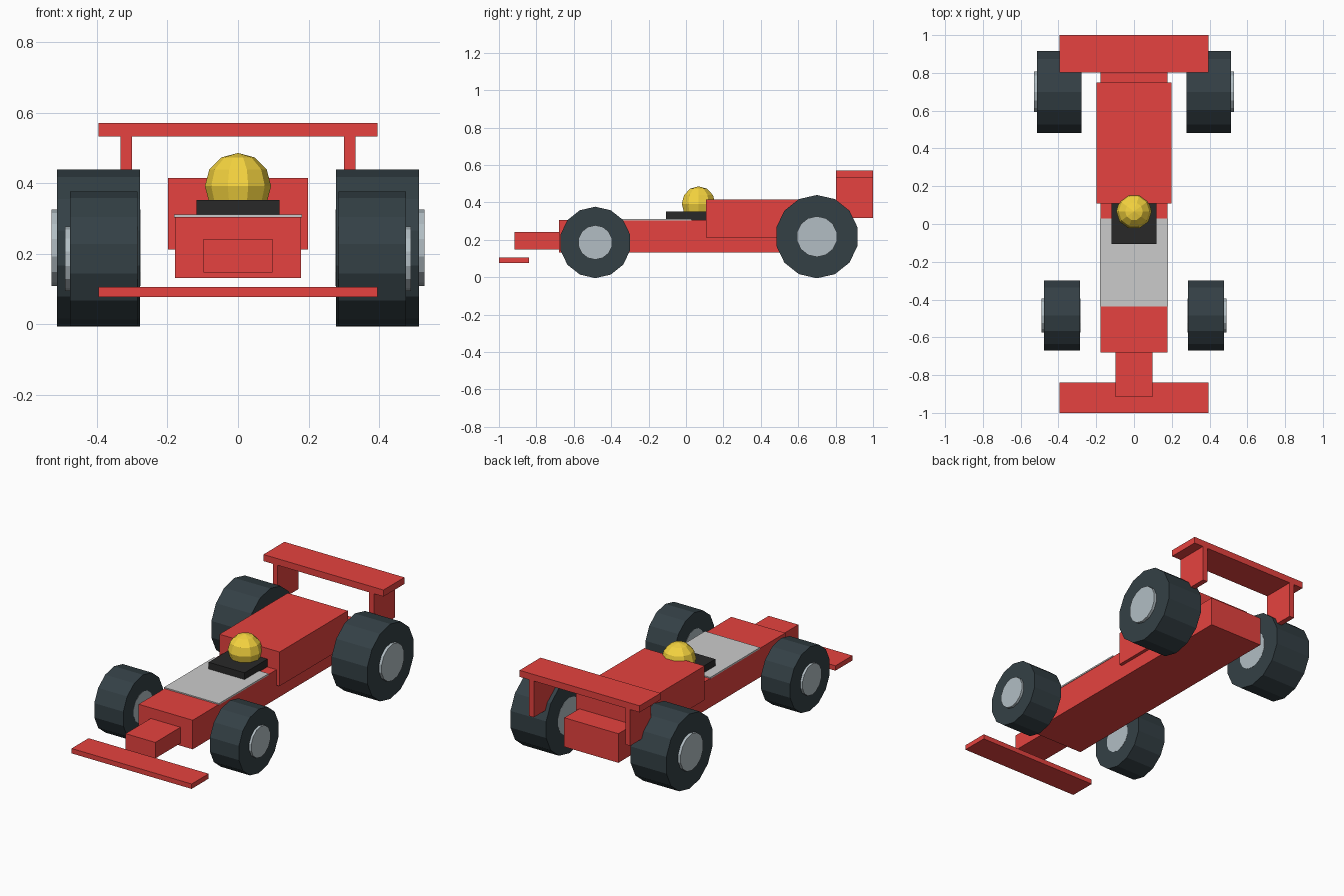
import bpy
import math
from mathutils import Matrix

if "Cube" in bpy.data.objects:
    bpy.data.objects.remove(bpy.data.objects["Cube"])


def material(name, rgb):
    m = bpy.data.materials.new(name)
    m.diffuse_color = (*rgb, 1)
    m.use_nodes = True
    m.node_tree.nodes["Principled BSDF"].inputs["Base Color"].default_value = m.diffuse_color
    return m


RED = material("red_paint", (0.79, 0.055, 0.05))
BLACK = material("black_trim", (0.022, 0.022, 0.022))
RUBBER = material("rubber", (0.034, 0.051, 0.06))
METAL = material("hub_metal", (0.445, 0.515, 0.55))
YELLOW = material("helmet_yellow", (0.92, 0.66, 0.05))


def finish(name, mat):
    ob = bpy.context.object
    ob.name = ob.data.name = name
    if mat:
        ob.data.materials.append(mat)
    return ob


def box(name, x, y, z, mat=RED):
    """Box from (min, max) ranges."""
    bpy.ops.mesh.primitive_cube_add(size=1)
    ob = finish(name, mat)
    size = [r[1] - r[0] for r in (x, y, z)]
    mid = [(r[0] + r[1]) / 2 for r in (x, y, z)]
    ob.data.transform(Matrix.Translation(mid) @ Matrix.Diagonal((*size, 1)))
    return ob


def disc(name, x0, x1, y, z, radius, mat, sides=14):
    """Cylinder along x with a flat top and bottom."""
    bpy.ops.mesh.primitive_cylinder_add(vertices=sides, radius=radius, depth=abs(x1 - x0))
    ob = finish(name, mat)
    ob.data.transform(Matrix.Translation(((x0 + x1) / 2, y, z))
                      @ Matrix.Rotation(math.pi / sides, 4, 'X')
                      @ Matrix.Rotation(math.pi / 2, 4, 'Y'))
    return ob


# Body, nose and engine cover
box("body", (-0.178, 0.178), (-0.68, 0.89), (0.132, 0.305))
box("nose", (-0.098, 0.098), (-0.917, -0.68), (0.147, 0.242))
box("engine_cover", (-0.198, 0.198), (0.108, 0.75), (0.212, 0.415))

# Cockpit panel, seat and driver helmet
box("cockpit_panel", (-0.181, 0.181), (-0.437, 0.03), (0.303, 0.312), None)
box("seat", (-0.118, 0.118), (-0.107, 0.12), (0.306, 0.352), BLACK)
bpy.ops.mesh.primitive_uv_sphere_add(segments=10, ring_count=6, radius=0.094,
                                     location=(0, 0.067, 0.392),
                                     rotation=(0, 0, math.pi / 10))
finish("helmet", YELLOW)

# Front and rear wings
box("front_wing", (-0.395, 0.395), (-1.0, -0.84), (0.077, 0.106))
box("rear_wing", (-0.395, 0.395), (0.803, 1.0), (0.532, 0.571))

for side, s in (("left", -1), ("right", 1)):
    # Rear wing supports
    box(f"rear_wing_support_{side}", sorted((s * 0.301, s * 0.333)), (0.803, 1.0), (0.316, 0.532))
    # Wheels: end, inner x, outer x, hub x, y, tyre half height, hub radius
    for end, xi, xo, xh, y, h, hub in (
            ("front", 0.285, 0.476, 0.49, -0.485, 0.186, 0.092),
            ("rear", 0.278, 0.513, 0.529, 0.70, 0.217, 0.109)):
        radius = h / math.cos(math.pi / 14)
        disc(f"{end}_tyre_{side}", s * xi, s * xo, y, h, radius, RUBBER)
        disc(f"{end}_hub_{side}", s * (xi - 0.001), s * xh, y, h, hub, METAL)
